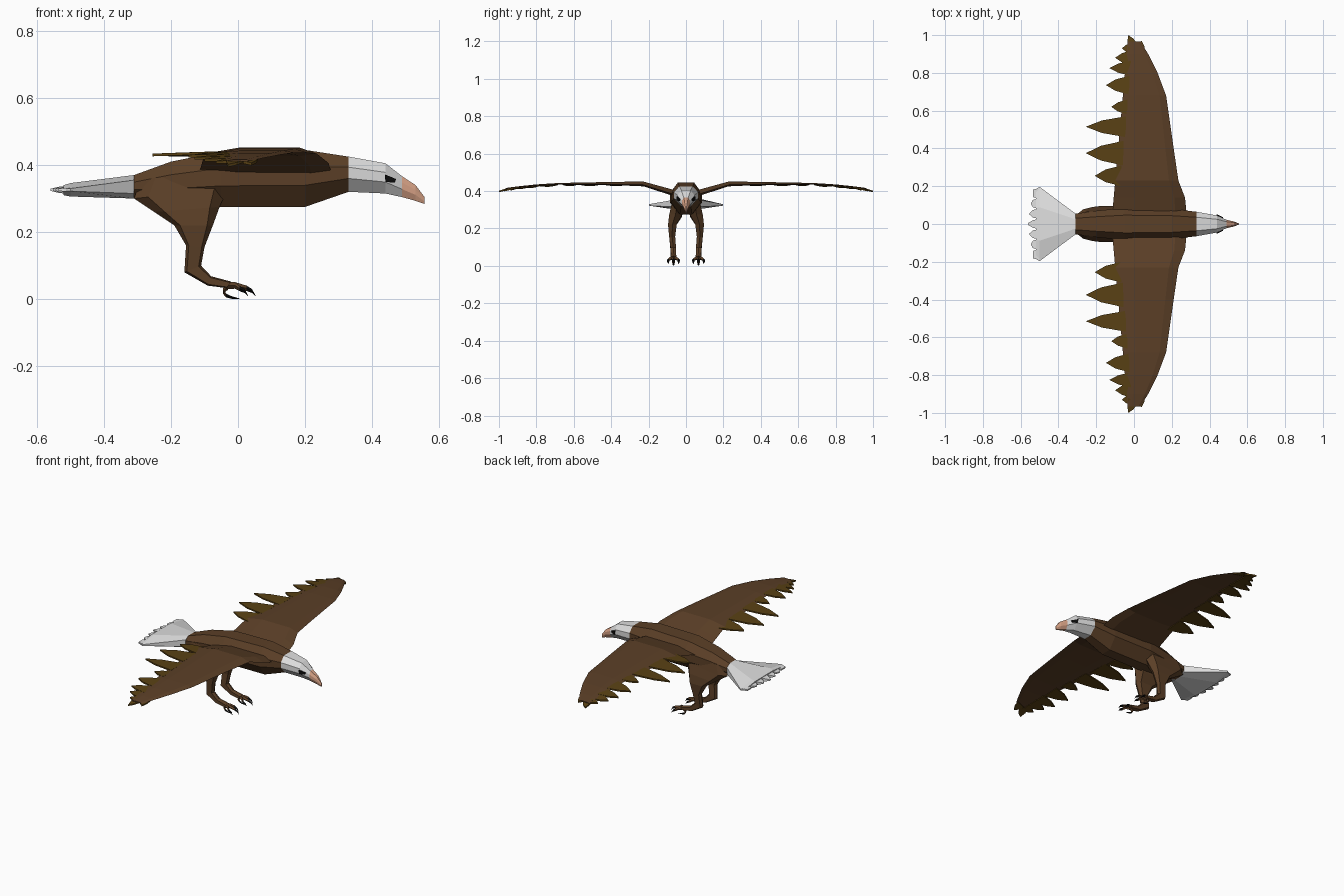
import bpy, bmesh
from mathutils import Vector

default_cube = bpy.data.objects.get("Cube")
if default_cube:
    bpy.data.objects.remove(default_cube, do_unlink=True)


def material(name, color):
    mat = bpy.data.materials.new(name)
    mat.use_nodes = True
    mat.diffuse_color = (*color, 1)
    shader = mat.node_tree.nodes["Principled BSDF"]
    shader.inputs["Base Color"].default_value = (*color, 1)
    shader.inputs["Roughness"].default_value = 0.9
    return mat


brown = material("brown plumage", (0.105, 0.05, 0.02))
ochre = material("ochre flight feathers", (0.1, 0.053, 0.007))
white = material("white plumage", (0.74, 0.74, 0.74))
horn = material("beak horn", (0.72, 0.38, 0.25))
black = material("black", (0.004, 0.004, 0.004))


def loft(name, rings, mat, mirror=False):
    """Skin a list of equal-sized rings and cap both ends."""
    bm = bmesh.new()
    loops = [[bm.verts.new(point) for point in ring] for ring in rings]
    count = len(loops[0])
    for first, second in zip(loops, loops[1:]):
        for i in range(count):
            j = (i + 1) % count
            bm.faces.new((first[i], first[j], second[j], second[i]))
    bm.faces.new(loops[0])
    bm.faces.new(loops[-1])
    bmesh.ops.recalc_face_normals(bm, faces=bm.faces)
    mesh = bpy.data.meshes.new(name)
    bm.to_mesh(mesh)
    bm.free()
    mesh.materials.append(mat)
    part = bpy.data.objects.new(name, mesh)
    bpy.context.collection.objects.link(part)
    if mirror:
        modifier = part.modifiers.new("Mirror", "MIRROR")
        modifier.use_axis = (False, True, False)


def symmetric(x, half_profile):
    """Close a half profile of (y, z) points across the middle plane."""
    left = [(x, y, z) for y, z in half_profile]
    right = [(x, -y, z) for y, z in reversed(half_profile)]
    return left + right


def trunk_ring(x, width, top, bottom):
    """Eight-sided section: flat back, upright flanks, narrow belly."""
    height = top - bottom
    return symmetric(x, [(width * 0.55, top), (width, top - height * 0.3),
                         (width, bottom + height * 0.38), (width * 0.4, bottom)])


def trunk(name, rows, mat):
    loft(name, [trunk_ring(*row) for row in rows], mat)


# Body, head and beak: x, half width, top, bottom
trunk("body", [(-0.31, 0.055, 0.37, 0.3), (-0.2, 0.07, 0.41, 0.28),
               (-0.05, 0.085, 0.44, 0.275), (0.2, 0.08, 0.445, 0.275),
               (0.33, 0.065, 0.425, 0.32)], brown)
trunk("head", [(0.33, 0.065, 0.425, 0.32), (0.44, 0.045, 0.405, 0.315),
               (0.49, 0.022, 0.366, 0.304)], white)
trunk("beak", [(0.49, 0.022, 0.366, 0.304), (0.53, 0.013, 0.34, 0.293),
               (0.556, 0.003, 0.305, 0.284)], horn)

# Eyes, as thin plates lying on the tapering sides of the head
eye_outline = [(0.438, 0.372), (0.472, 0.358), (0.468, 0.348), (0.44, 0.349)]
loft("eyes", [[(x, 0.25 - x * 0.46 + offset, z) for x, z in eye_outline]
              for offset in (-0.004, 0.003)], black, mirror=True)


# Tail fan, thick in the middle and thin at the sides
def tail_ring(x, width, top, bottom, edge):
    middle = (top + bottom) / 2
    return symmetric(x, [(width * 0.45, top), (width, middle + edge),
                         (width, middle - edge), (width * 0.45, bottom)])


loft("tail", [tail_ring(-0.31, 0.055, 0.37, 0.3, 0.02),
              tail_ring(-0.5, 0.197, 0.346, 0.306, 0.004),
              tail_ring(-0.52, 0.185, 0.34, 0.31, 0.003)], white)


# Pointed feather tips along the end of the tail
def tail_tip_ring(x, y, width, thickness):
    return [(x, y + side * width, 0.326 + lift * thickness)
            for side, lift in ((-1, 1), (1, 1), (1, -1), (-1, -1))]


for step in range(-3, 4):
    y = step * 0.054
    thickness = 0.013 - abs(step) * 0.0025
    tip_x = -0.56 + abs(step) * 0.008
    loft(f"tail_feather_{step + 4}",
         [tail_tip_ring(-0.5, y, 0.028, thickness),
          tail_tip_ring(-0.535, y, 0.02, thickness * 0.7),
          tail_tip_ring(tip_x, y, 0.005, 0.003)], white)


# Wings: rules along the span, with only the leading edge listed
def wing_trail(y):
    return -0.12 + y * 0.09


def wing_height(y):
    root_rise = min(0.44, 0.37 + y * 0.3)
    tip_droop = max(0, y - 0.6) ** 2 * 0.2
    return root_rise - tip_droop


def wing_ring(y, lead):
    z = wing_height(y)
    half = 0.003 + (1 - y) ** 2 * 0.016
    trail = wing_trail(y)
    front = lead + (trail - lead) * 0.15
    rear = lead + (trail - lead) * 0.7
    edge = z - half * 0.4
    return [(lead, y, edge), (front, y, z + half), (rear, y, z + half),
            (trail, y, edge), (rear, y, z - half), (front, y, z - half)]


leading_edge = [(0.04, 0.28), (0.14, 0.27), (0.23, 0.235), (0.4, 0.21),
                (0.68, 0.17), (0.8, 0.125), (0.9, 0.075), (0.965, 0.035)]
loft("wings", [wing_ring(y, lead) for y, lead in leading_edge], brown, mirror=True)


# Flight feathers: leaf-shaped plates with slightly swollen, drooping tips
def flight_feather(name, start, end, tip):
    start, end, tip = Vector(start), Vector(end), Vector(tip)
    swell = (end - start) * 0.1
    outline = [(start, 0), (start.lerp(tip, 0.6) - swell, 0.004), (tip, 0.007),
               (end.lerp(tip, 0.6) + swell, 0.004), (end, 0)]
    loft(name, [[(p.x, p.y, wing_height(p.y) - droop + side) for p, droop in outline]
                for side in (-0.007, 0.001)], ochre, mirror=True)


# Trailing row: middle of the feather along the span, half width, tip x
trailing_row = [(0.255, 0.055, -0.208), (0.375, 0.065, -0.255), (0.515, 0.055, -0.255),
                (0.62, 0.04, -0.12), (0.735, 0.05, -0.148), (0.825, 0.04, -0.13),
                (0.88, 0.04, -0.1), (0.93, 0.03, -0.065)]
for number, (y, half, tip_x) in enumerate(trailing_row, start=1):
    base_x = wing_trail(y) + 0.03
    flight_feather(f"flight_feather_{number}", (base_x, y - half),
                   (base_x, y + half), (tip_x, y))
flight_feather("wingtip_feather_rear", (-0.03, 0.92), (0.02, 0.95), (-0.03, 1))
flight_feather("wingtip_feather_front", (0, 0.93), (0.06, 0.91), (0.04, 0.97))


# Legs: six-sided rings between a back and a front point of the side outline
def leg_ring(back, front, y, half):
    back, front = Vector((back[0], y, back[1])), Vector((front[0], y, front[1]))
    side = Vector((0, half, 0))
    near_back, near_front = back.lerp(front, 0.15), back.lerp(front, 0.85)
    return [back, near_back + side, near_front + side,
            front, near_front - side, near_back - side]


leg_rows = [((-0.29, 0.36), (0, 0.37), 0.045, 0.022),
            ((-0.31, 0.3), (-0.03, 0.33), 0.046, 0.032),
            ((-0.25, 0.26), (-0.055, 0.275), 0.056, 0.034),
            ((-0.19, 0.22), (-0.075, 0.22), 0.073, 0.023),
            ((-0.155, 0.16), (-0.1, 0.155), 0.074, 0.016),
            ((-0.16, 0.08), (-0.11, 0.1), 0.068, 0.015),
            ((-0.09, 0.04), (-0.08, 0.068), 0.067, 0.014),
            ((-0.035, 0.033), (-0.02, 0.052), 0.067, 0.016)]
loft("legs", [leg_ring(*row) for row in leg_rows], brown, mirror=True)


# Toes and claws: four-sided tapering digits along (x, y, z, radius) points
def digit(name, path, mat):
    loft(name, [[(x, y - radius, z), (x, y, z + radius), (x, y + radius, z), (x, y, z - radius)]
                for x, y, z, radius in path], mat, mirror=True)


foot_y = 0.067
for name, spread, reach in (("inner", -0.028, 0.03), ("middle", 0, 0.052), ("outer", 0.028, 0.03)):
    y = foot_y + spread
    knuckle = (reach - 0.026, y, 0.032, 0.008)
    digit(name + "_toes", [(-0.04, foot_y, 0.04, 0.011),
                           (-0.01, foot_y + spread / 2, 0.041, 0.01), knuckle], brown)
    digit(name + "_claws", [knuckle, (reach - 0.01, y, 0.024, 0.006),
                            (reach, y, 0.01, 0.001)], black)
hind_knuckle = (-0.036, foot_y, 0.011, 0.006)
digit("hind_toes", [(-0.03, foot_y, 0.038, 0.01), (-0.045, foot_y, 0.024, 0.008),
                    hind_knuckle], brown)
digit("hind_claws", [hind_knuckle, (-0.02, foot_y, 0.005, 0.004),
                     (0.004, foot_y, 0.001, 0.001)], black)
